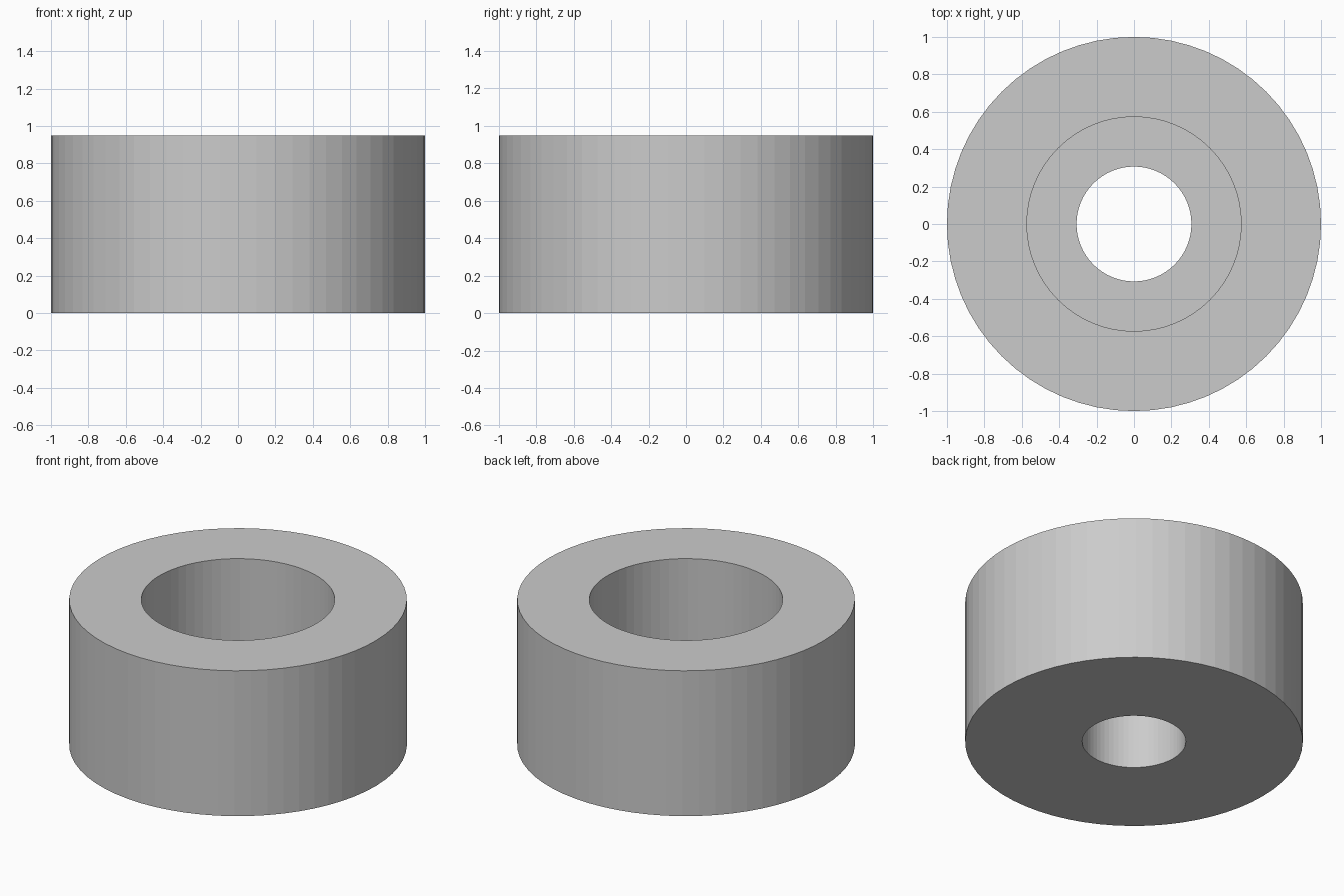
import bpy, bmesh, math

if "Cube" in bpy.data.objects:
    bpy.data.objects.remove(bpy.data.objects["Cube"])

SIDES = 64
# closed cross-section (radius, z): outer wall, top rim, counterbore, ledge, through hole
PROFILE = [(1.0, 0.0), (1.0, 0.95), (0.573, 0.95),
           (0.573, 0.38), (0.307, 0.38), (0.307, 0.0)]


def lathe(name, profile, sides):
    bm = bmesh.new()
    rings = []
    for i in range(sides):
        a = 2 * math.pi * i / sides
        rings.append([bm.verts.new((r * math.cos(a), r * math.sin(a), z))
                      for r, z in profile])
    n = len(profile)
    for i in range(sides):
        p, q = rings[i], rings[(i + 1) % sides]
        for j in range(n):
            k = (j + 1) % n
            bm.faces.new((p[j], q[j], q[k], p[k]))
    bmesh.ops.recalc_face_normals(bm, faces=bm.faces)
    mesh = bpy.data.meshes.new(name)
    bm.to_mesh(mesh)
    bm.free()
    obj = bpy.data.objects.new(name, mesh)
    bpy.context.collection.objects.link(obj)
    return obj


# counterbored spacer ring
lathe("counterbored_spacer", PROFILE, SIDES)
